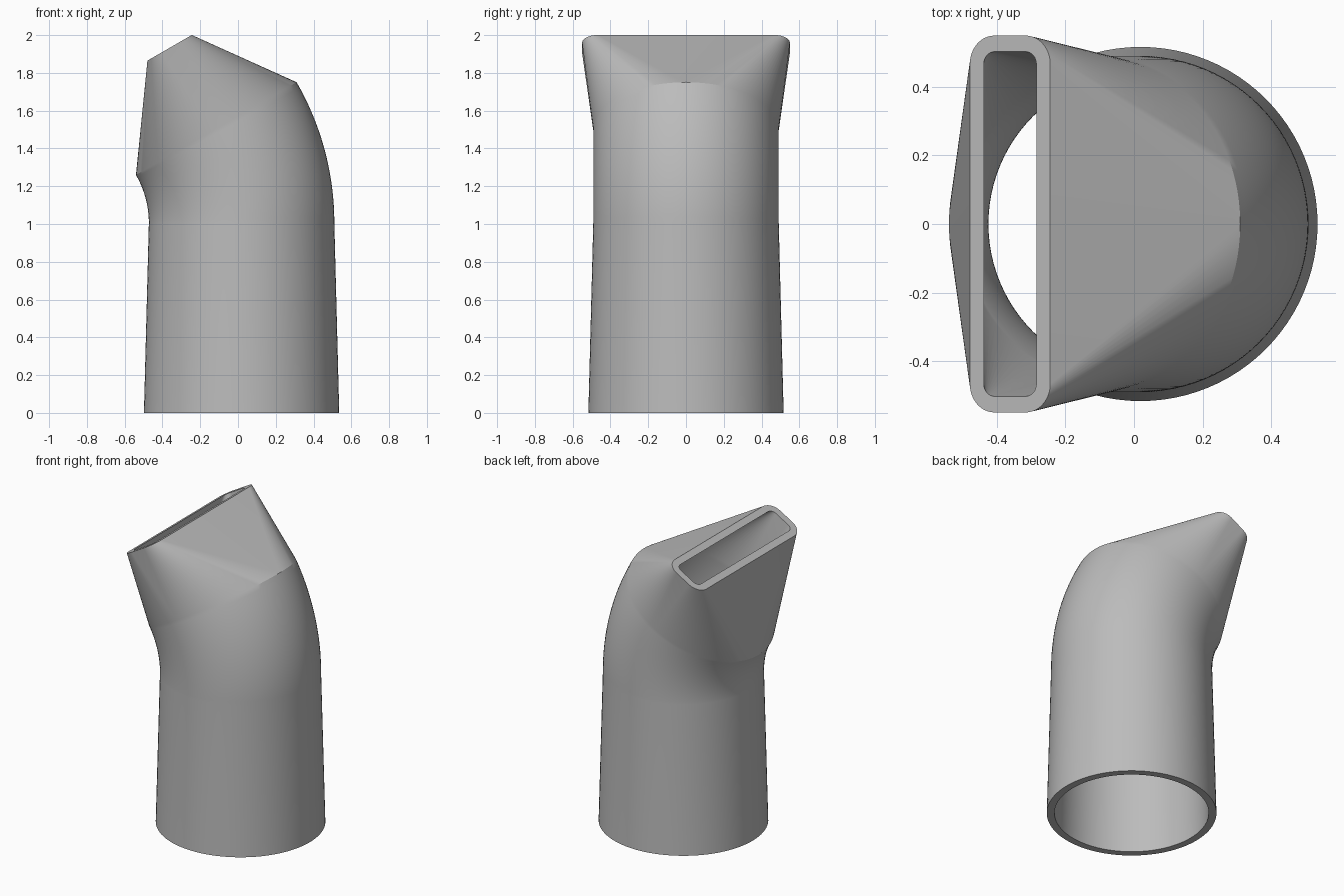
import bpy, bmesh
from math import sin, cos, pi, radians
from mathutils import Matrix, Vector

cube = bpy.data.objects.get("Cube")
if cube:
    bpy.data.objects.remove(cube, do_unlink=True)

grey = bpy.data.materials.new("plain grey")
grey.use_nodes = True
colour = (0.5, 0.5, 0.5, 1)
grey.diffuse_color = colour
grey.node_tree.nodes["Principled BSDF"].inputs["Base Color"].default_value = colour

STEPS = 24          # segments in each quarter of a ring
BEND_STEPS = 24
WALL = 0.047
PIPE_X = 0.019      # centre line of the upright pipe
ELBOW_Z = 1.005     # height where the bend starts
BEND_RADIUS = 1.0
TILT = radians(30)
SPOUT = 0.494       # length of the flattened mouth


def section(half_x, half_y, corner):
    """Rounded rectangle in four quarter arcs; a circle when corner equals both halves."""
    points = []
    for quarter in range(4):
        mid = (quarter + 0.5) * pi / 2
        cx = (half_x - corner) * (1 if cos(mid) > 0 else -1)
        cy = (half_y - corner) * (1 if sin(mid) > 0 else -1)
        for i in range(STEPS + 1):
            a = (quarter + i / STEPS) * pi / 2
            points.append(Vector((cx + corner * cos(a), cy + corner * sin(a), 0)))
    return points


def frame(angle, along=0):
    """Placement of a ring on the bend, pushed along the axis."""
    pivot = Matrix.Translation((PIPE_X - BEND_RADIUS, 0, ELBOW_Z))
    return (pivot @ Matrix.Rotation(-angle, 4, 'Y')
            @ Matrix.Translation((BEND_RADIUS, 0, along)))


def skin(inset):
    """Rings from the base to the mouth, for the outer or the inner wall."""
    base, neck = 0.517 - inset, 0.491 - inset
    rings = [[frame(0, -ELBOW_Z) @ p for p in section(base, base, base)]]
    for i in range(BEND_STEPS + 1):
        place = frame(TILT * i / BEND_STEPS)
        rings.append([place @ p for p in section(neck, neck, neck)])
    mouth = section(0.1355 - inset, 0.55 - inset, 0.083 - inset)
    rings.append([frame(TILT, SPOUT) @ p for p in mouth])
    return rings


# Hollow nozzle: up the outside, over the rim, down the inside, round the base
bm = bmesh.new()
loops = [[bm.verts.new(p) for p in ring] for ring in skin(0) + skin(WALL)[::-1]]
for k, lower in enumerate(loops):
    upper = loops[(k + 1) % len(loops)]
    for i in range(len(lower)):
        j = (i + 1) % len(lower)
        bm.faces.new((lower[i], lower[j], upper[j], upper[i]))
bmesh.ops.remove_doubles(bm, verts=bm.verts, dist=0.00001)
bmesh.ops.recalc_face_normals(bm, faces=bm.faces)

mesh = bpy.data.meshes.new("bent_nozzle")
bm.to_mesh(mesh)
bm.free()
mesh.materials.append(grey)
nozzle = bpy.data.objects.new("bent_nozzle", mesh)
bpy.context.collection.objects.link(nozzle)

bpy.ops.object.select_all(action='DESELECT')
nozzle.select_set(True)
bpy.context.view_layer.objects.active = nozzle
bpy.ops.object.shade_smooth_by_angle(angle=radians(20))
